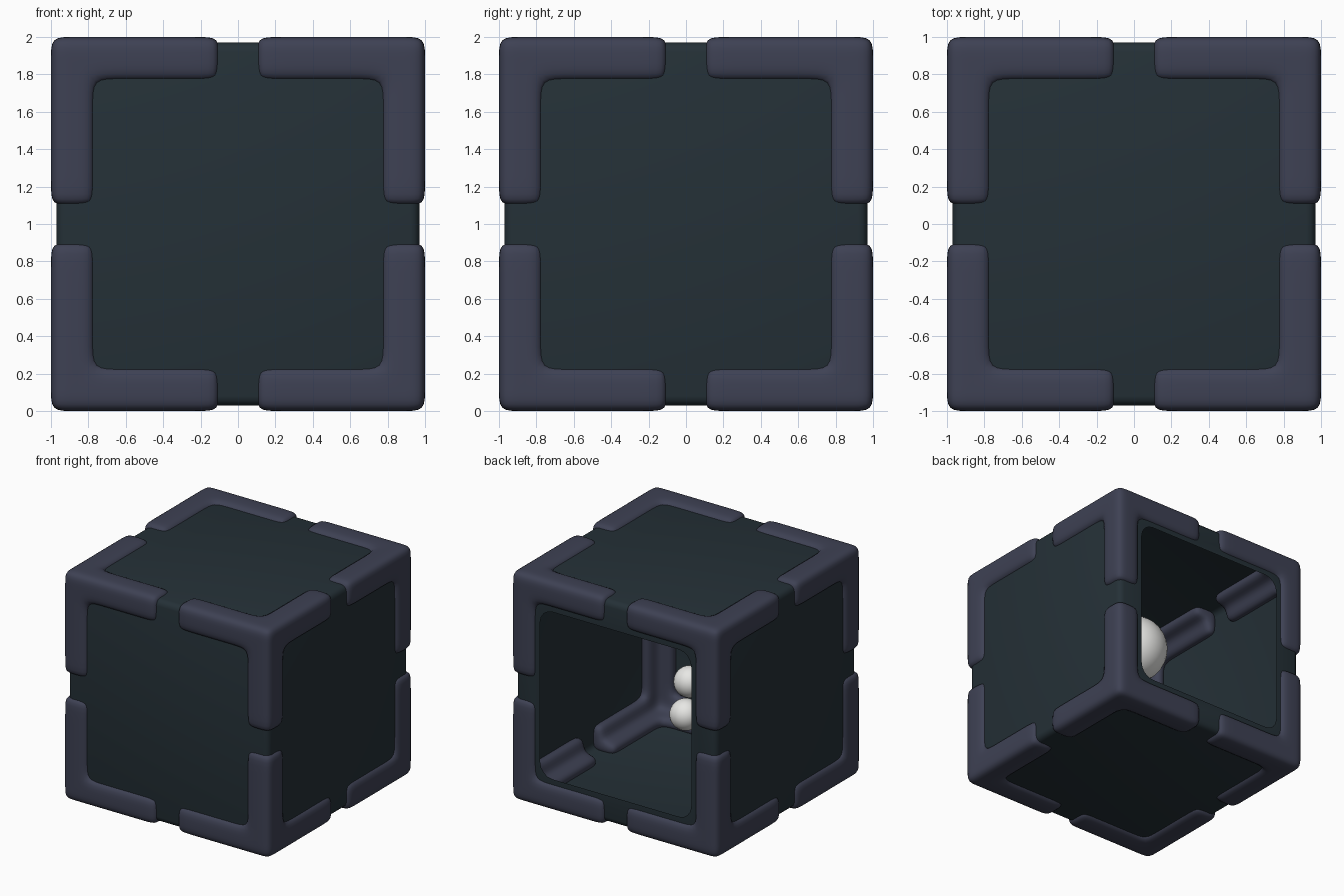
import bpy, bmesh, math
from itertools import product

if "Cube" in bpy.data.objects:
    bpy.data.objects.remove(bpy.data.objects["Cube"])

def material(name, rgb):
    m = bpy.data.materials.new(name)
    m.diffuse_color = (*rgb, 1)
    m.use_nodes = True
    m.node_tree.nodes["Principled BSDF"].inputs["Base Color"].default_value = m.diffuse_color
    return m

dark = material("dark_teal", (0.018, 0.030, 0.038))
slate = material("slate_blue", (0.048, 0.053, 0.088))
white = material("white", (0.8, 0.8, 0.78))

def add_object(name, bm, mat):
    me = bpy.data.meshes.new(name)
    bm.to_mesh(me)
    bm.free()
    me.materials.append(mat)
    ob = bpy.data.objects.new(name, me)
    ob.location = (0, 0, 1)
    bpy.context.collection.objects.link(ob)
    return ob

def shade(ob, angle):
    bpy.ops.object.select_all(action='DESELECT')
    ob.select_set(True)
    bpy.context.view_layer.objects.active = ob
    bpy.ops.object.shade_smooth_by_angle(angle=math.radians(angle))

# hollow box with a rounded square opening in the back
H, OPEN, R = 0.97, 0.73, 0.12
bm = bmesh.new()
bmesh.ops.create_cube(bm, size=2 * H)
bmesh.ops.bevel(bm, geom=bm.edges[:], offset=0.05, segments=3, profile=0.5, affect='EDGES')
back = max(bm.faces, key=lambda f: f.calc_center_median().y)
rim = list(back.edges)
bmesh.ops.delete(bm, geom=[back], context='FACES_ONLY')
loop = []
for q in range(4):
    cx = (OPEN - R) * (1 if q in (0, 3) else -1)
    cz = (OPEN - R) * (1 if q < 2 else -1)
    for s in range(5):
        a = math.pi / 2 * (q + s / 4)
        loop.append(bm.verts.new((cx + R * math.cos(a), H, cz + R * math.sin(a))))
rim += [bm.edges.new((loop[i - 1], loop[i])) for i in range(len(loop))]
bmesh.ops.triangle_fill(bm, edges=rim, use_beauty=True, use_dissolve=False)
for f in bm.faces:
    c = f.calc_center_median()
    f.normal_update()
    if f.normal.dot(c) < 0:
        f.normal_flip()
shade(add_object("hollow_box", bm, dark), 35)

# one three-armed corner bracket of L section, mirrored to all eight corners
grid = [0.10, 0.20, 0.65, 0.765, 0.89, 1.0]
n = len(grid) - 1

def filled(c):
    if min(c) < 0 or max(c) >= n:
        return False
    return sum(i >= 3 for i in c) >= 2 and max(c) == 4

bm = bmesh.new()
verts = {}

def vert(k):
    if k not in verts:
        verts[k] = bm.verts.new([grid[i] for i in k])
    return verts[k]

for c in product(range(n), repeat=3):
    if not filled(c):
        continue
    for ax, d in product(range(3), (0, 1)):
        nb = list(c)
        nb[ax] += 1 if d else -1
        if filled(nb):
            continue
        u, v = (ax + 1) % 3, (ax + 2) % 3
        quad = []
        for du, dv in ((0, 0), (1, 0), (1, 1), (0, 1)):
            k = list(c)
            k[ax] += d
            k[u] += du
            k[v] += dv
            quad.append(vert(tuple(k)))
        bm.faces.new(quad if d else quad[::-1])
for f in bm.faces:
    f.smooth = True
brackets = add_object("corner_brackets", bm, slate)
sub = brackets.modifiers.new("round", 'SUBSURF')
sub.levels = sub.render_levels = 2
mir = brackets.modifiers.new("mirror", 'MIRROR')
mir.use_axis = (True, True, True)
mir.use_mirror_merge = False

# white balls inside the box
for name, loc, r in (("large_ball", (-0.20, -0.24, 0.40), 0.28),
                     ("upper_ball", (0.13, -0.24, -0.21), 0.13),
                     ("lower_ball", (0.10, -0.14, -0.45), 0.13)):
    bm = bmesh.new()
    bmesh.ops.create_uvsphere(bm, u_segments=32, v_segments=16, radius=r)
    bmesh.ops.translate(bm, verts=bm.verts[:], vec=loc)
    for f in bm.faces:
        f.smooth = True
    add_object(name, bm, white)
